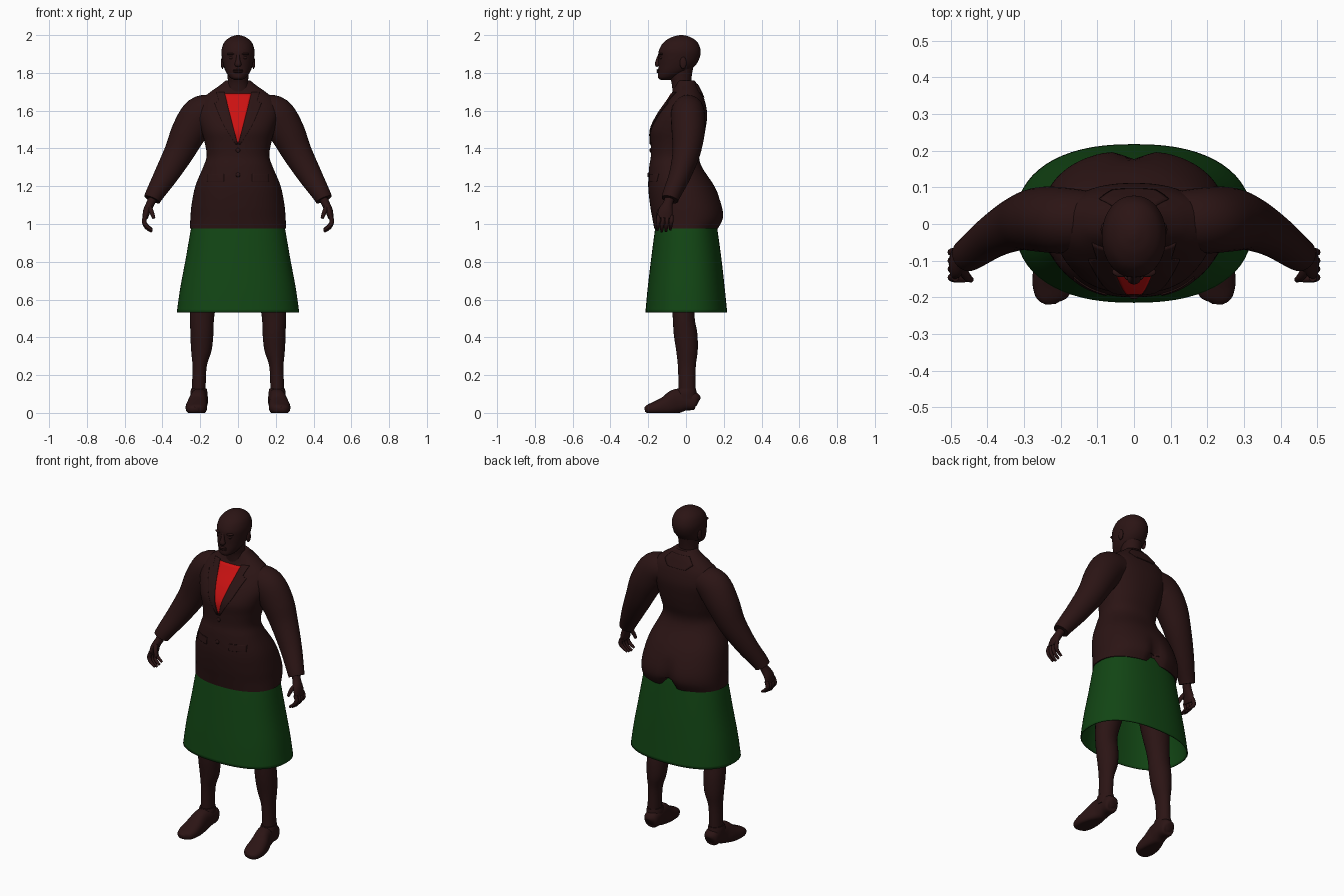
import bpy, bmesh, math
from mathutils import Vector

cube = bpy.data.objects.get("Cube")
if cube:
    bpy.data.objects.remove(cube)


def material(name, rgb):
    m = bpy.data.materials.new(name)
    m.use_nodes = True
    m.diffuse_color = (*rgb, 1)
    m.node_tree.nodes["Principled BSDF"].inputs["Base Color"].default_value = (*rgb, 1)
    return m


BROWN = material("dark brown", (0.024, 0.007, 0.007))
RED = material("shirt red", (0.6, 0.006, 0.006))
GREEN = material("skirt green", (0.006, 0.06, 0.007))


def spline(pts, steps=5):
    """Smooth curve through tuples of any length."""
    out = []
    for i in range(len(pts) - 1):
        quad = [pts[max(i - 1, 0)], pts[i], pts[i + 1], pts[min(i + 2, len(pts) - 1)]]
        for k in range(steps):
            t = k / steps
            out.append(tuple(b + 0.5 * t * (c - a + t * (2*a - 5*b + 4*c - d + t * (3*(b - c) + d - a)))
                             for a, b, c, d in zip(*quad)))
    return out + [pts[-1]]


def finish(name, bm, mat, thick=0):
    bmesh.ops.recalc_face_normals(bm, faces=bm.faces)
    me = bpy.data.meshes.new(name)
    bm.to_mesh(me)
    bm.free()
    me.materials.append(mat)
    ob = bpy.data.objects.new(name, me)
    bpy.context.collection.objects.link(ob)
    if thick:
        mod = ob.modifiers.new("thickness", "SOLIDIFY")
        mod.thickness = thick
    bpy.ops.object.select_all(action="DESELECT")
    ob.select_set(True)
    bpy.context.view_layer.objects.active = ob
    bpy.ops.object.shade_smooth_by_angle(angle=math.radians(50))
    return ob


def skin(name, rings, mat, caps=True, thick=0):
    bm = bmesh.new()
    rows = [[bm.verts.new(p) for p in ring] for ring in rings]
    n = len(rows[0])
    for a, b in zip(rows, rows[1:]):
        for i in range(n):
            bm.faces.new((a[i], a[(i + 1) % n], b[(i + 1) % n], b[i]))
    if caps:
        bm.faces.new(rows[0])
        bm.faces.new(rows[-1])
    return finish(name, bm, mat, thick)


def oval(n, power):
    for i in range(n):
        a = math.tau * i / n
        c, s = math.cos(a), math.sin(a)
        yield math.copysign(abs(c) ** (2 / power), c), math.copysign(abs(s) ** (2 / power), s)


def stack(name, sections, mat, n=40, power=2, caps=True, thick=0, shape=None):
    """Horizontal rings: (z, half width, front y, back y, centre x)."""
    rings = []
    for z, w, f, b, x in spline(sections):
        ring = [Vector((x + w * c, (f + b) / 2 + (b - f) / 2 * s, z)) for c, s in oval(n, power)]
        rings.append([shape(p) for p in ring] if shape else ring)
    return skin(name, rings, mat, caps, thick)


def tube(name, pts, mat, side=1, ref=(0, 1, 0), n=20, power=2, floor=None):
    """Rings across a path: (x, y, z, radius across, radius along ref)."""
    path = spline([(side * p[0], *p[1:]) for p in pts])
    rings = []
    for i, p in enumerate(path):
        t = (Vector(path[min(i + 1, len(path) - 1)][:3]) - Vector(path[max(i - 1, 0)][:3])).normalized()
        u = t.cross(Vector(ref)).normalized()
        v = u.cross(t)
        ring = [Vector(p[:3]) + u * p[3] * c + v * p[4] * s for c, s in oval(n, power)]
        if floor is not None:
            for q in ring:
                q.z = max(q.z, floor)
        rings.append(ring)
    return skin(name, rings, mat)


def ball(name, loc, size, mat):
    bm = bmesh.new()
    bmesh.ops.create_uvsphere(bm, u_segments=16, v_segments=10, radius=1)
    bmesh.ops.scale(bm, vec=size, verts=bm.verts)
    bmesh.ops.translate(bm, vec=loc, verts=bm.verts)
    return finish(name, bm, mat)


# Jacket body
JACKET = [(0.975, .255, -.168, .175, 0), (1.03, .252, -.178, .2, 0), (1.1, .246, -.19, .192, 0),
          (1.2, .226, -.2, .15, 0), (1.3, .185, -.195, .085, 0), (1.36, .166, -.186, .07, 0),
          (1.43, .176, -.187, .088, 0), (1.5, .195, -.188, .103, 0), (1.58, .215, -.152, .112, 0),
          (1.65, .2, -.104, .1, 0), (1.7, .145, -.072, .08, 0), (1.735, .095, -.058, .062, 0),
          (1.76, .065, -.05, .045, 0)]
POWER = 2.25


def cleft(p):
    if p.y > 0 and p.z < 1.16:
        k = math.exp(-(p.x / .035) ** 2) * (1.16 - p.z) / .18
        p.y -= .045 * k
        p.z += .03 * k * (p.z < 1.02)
    return p


stack("jacket_body", JACKET, BROWN, 64, POWER, shape=cleft)
PROFILE = spline(JACKET, 12)


def jacket_y(x, z, back=False):
    for a, b in zip(PROFILE, PROFILE[1:]):
        if a[0] <= z <= b[0]:
            t = (z - a[0]) / (b[0] - a[0])
            _, w, f, k, _ = (p + (q - p) * t for p, q in zip(a, b))
            bulge = (1 - min(abs(x) / w, 1) ** POWER) ** (1 / POWER)
            return (f + k) / 2 + (k - f) / 2 * bulge * (1 if back else -1)


def patch(name, corners, mat, lift=.003, back=False, rows=18, cols=10):
    """Thin plate on the jacket; corners are (z, x from, x to) from bottom to top."""
    bm = bmesh.new()
    grid = []
    for r in range(rows + 1):
        k = r / rows * (len(corners) - 1)
        i = min(int(k), len(corners) - 2)
        z, x0, x1 = (a + (b - a) * (k - i) for a, b in zip(corners[i], corners[i + 1]))
        row = []
        for c in range(cols + 1):
            x = x0 + (x1 - x0) * c / cols
            row.append(bm.verts.new((x, jacket_y(x, z, back) + (lift if back else -lift), z)))
        grid.append(row)
    for a, b in zip(grid, grid[1:]):
        for i in range(cols):
            bm.faces.new((a[i], a[i + 1], b[i + 1], b[i]))
    return finish(name, bm, mat, .004)


# Shirt front, collar and buttons
patch("shirt_front", [(1.43, -.003, .003), (1.56, -.038, .038), (1.692, -.072, .072)], RED)
patch("back_collar", [(1.67, -.06, .06), (1.7, -.095, .095), (1.74, -.06, .06)], BROWN, .004, True)
for z in (1.39, 1.26):
    ball("jacket_button", (0, jacket_y(0, z) - .001, z), (.012, .006, .012), BROWN)

# Skirt
stack("skirt", [(.532, .324, -.215, .218, 0), (.66, .306, -.203, .205, 0), (.82, .276, -.184, .187, 0),
                (.98, .248, -.163, .165, 0), (1.02, .235, -.155, .158, 0)], GREEN, 64, 2.35, False, .006)

# Neck and head
stack("neck", [(1.68, .075, -.07, .05, 0), (1.74, .056, -.075, .03, 0), (1.78, .055, -.085, .03, 0),
               (1.84, .06, -.09, .04, 0)], BROWN)
stack("head", [(1.763, .02, -.135, -.085, 0), (1.775, .042, -.148, -.05, 0), (1.805, .064, -.148, .01, 0),
               (1.84, .077, -.146, .05, 0), (1.88, .085, -.146, .072, 0), (1.92, .087, -.143, .077, 0),
               (1.96, .074, -.12, .062, 0), (1.985, .048, -.085, .032, 0), (1.997, .02, -.05, .0, 0),
               (2.0, .003, -.03, -.024, 0)], BROWN, 40, 2.1)
tube("nose", [(0, -.138, 1.9, .008, .008), (0, -.147, 1.87, .011, .011),
              (0, -.15, 1.845, .018, .015), (0, -.146, 1.837, .012, .008)], BROWN)
for z in (1.814, 1.805):
    ball("lip", (0, -.146, z), (.026, .01, .006), BROWN)

# Paired parts
for s, label in ((1, "left_"), (-1, "right_")):
    ball(label + "ear", (s * .082, -.015, 1.853), (.009, .018, .032), BROWN)
    ball(label + "eyelid", (s * .033, -.13, 1.88), (.016, .011, .008), BROWN)
    ball(label + "brow", (s * .034, -.131, 1.9), (.026, .014, .007), BROWN)

    patch(label + "lapel", [(1.42, s * .002, s * .012), (1.53, s * .03, s * .08),
                            (1.64, s * .058, s * .125), (1.65, s * .06, s * .1),
                            (1.7, s * .072, s * .115)], BROWN, .005)
    patch(label + "pocket_flap", [(1.225, s * .075, s * .165), (1.265, s * .075, s * .165)], BROWN, .004)

    tube(label + "sleeve", [(.12, .01, 1.605, .08, .08), (.195, .01, 1.578, .1, .09),
                            (.258, .012, 1.49, .094, .088), (.312, .002, 1.38, .079, .074),
                            (.38, -.032, 1.26, .064, .058), (.44, -.075, 1.16, .049, .048),
                            (.455, -.085, 1.13, .045, .045)], BROWN, s, n=32)
    tube(label + "palm", [(.445, -.082, 1.15, .024, .026), (.463, -.095, 1.11, .022, .026),
                          (.482, -.108, 1.07, .02, .038), (.492, -.112, 1.03, .014, .04)], BROWN, s)
    for i in range(4):
        y, d = -.146 + .023 * i, .008 * abs(i - 1.3)
        tube(label + "finger", [(.488, y, 1.045, .011, .011), (.497, y, 1.015, .012, .011),
                                (.485, y - .004, .98 + d, .01, .01),
                                (.455, y - .006, .957 + d, .007, .007)], BROWN, s, n=10)
    tube(label + "thumb", [(.472, -.115, 1.095, .013, .014), (.458, -.142, 1.065, .012, .012),
                           (.445, -.152, 1.03, .008, .008)], BROWN, s, n=10)

    stack(label + "leg", [(.08, .036, -.04, .05, s * .207), (.15, .036, -.04, .05, s * .207),
                          (.25, .038, -.043, .052, s * .203), (.33, .054, -.052, .062, s * .194),
                          (.42, .061, -.065, .06, s * .191), (.53, .065, -.072, .045, s * .188),
                          (.7, .082, -.09, .07, s * .16), (.95, .1, -.11, .11, s * .12)], BROWN, 28)
    tube(label + "shoe", [(.203, .065, .055, .015, .02), (.203, .052, .06, .04, .045),
                          (.203, 0, .068, .044, .056), (.208, -.05, .062, .045, .064),
                          (.216, -.1, .04, .053, .052), (.222, -.16, .026, .056, .036),
                          (.228, -.2, .02, .042, .024), (.228, -.218, .018, .015, .012)],
         BROWN, s, (0, 0, 1), 24, 2.5, 0.0)
    stack(label + "shoe_collar", [(.07, .043, -.055, .06, s * .207), (.105, .045, -.055, .056, s * .207),
                                  (.128, .041, -.048, .053, s * .207)], BROWN, 28)
